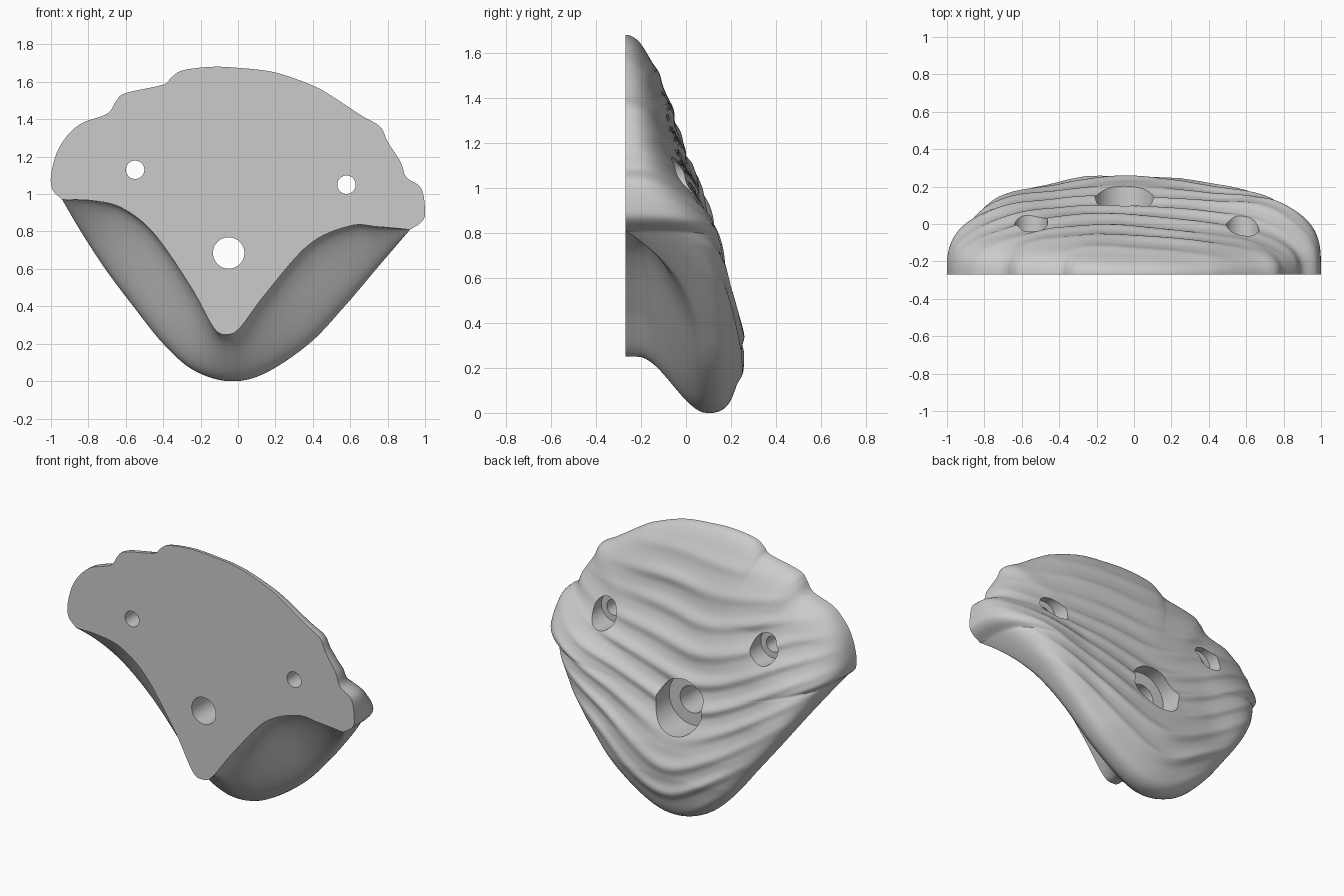
import bpy, bmesh, math
from mathutils import Vector, noise

if "Cube" in bpy.data.objects:
    bpy.data.objects.remove(bpy.data.objects["Cube"])

BACK = -0.27
CX, CZ = -0.05, 0.685          # centre of the rings = main bolt hole

# Outlines seen from the front (x, z)
UPPER = [(.92, .81), (.98, .85), (1, .9), (.98, 1.03), (.9, 1.09), (.87, 1.17), (.8, 1.28),
         (.76, 1.36), (.66, 1.42), (.5, 1.525), (.4, 1.58), (.2, 1.65), (0, 1.675),
         (-.15, 1.68), (-.3, 1.66), (-.36, 1.62), (-.4, 1.585), (-.6, 1.54), (-.65, 1.5),
         (-.7, 1.43), (-.85, 1.37), (-.95, 1.26), (-.995, 1.13), (-.995, 1.03), (-.94, .97)]
LIP_L = [(-.94, .97), (-.84, .8), (-.71, .6), (-.56, .4), (-.4, .2), (-.24, .06), (-.05, 0)]
LIP_R = [(-.05, 0), (.14, .04), (.38, .2), (.57, .4), (.74, .6), (.92, .81)]
BACK_L = [(-.94, .97), (-.78, .965), (-.62, .925), (-.45, .79), (-.25, .5), (-.13, .285), (-.06, .25)]
BACK_R = [(-.06, .25), (.01, .285), (.15, .47), (.38, .73), (.6, .83), (.75, .825), (.92, .81)]


def smooth(t):
    t = min(max(t, 0), 1)
    return t * t * (3 - 2 * t)


def lerp_table(table, v):
    for (a, p), (b, q) in zip(table, table[1:]):
        if v <= b:
            return p + (q - p) * max(0, (v - a) / (b - a))
    return table[-1][1]


def spline(points, count, before=None, after=None):
    """Catmull-Rom curve through points, resampled evenly to count + 1 points."""
    p = [Vector(q) for q in points]
    p = [Vector(before) if before else 2 * p[0] - p[1]] + p + \
        [Vector(after) if after else 2 * p[-1] - p[-2]]
    dense = []
    for a, b, c, d in zip(p, p[1:], p[2:], p[3:]):
        for k in range(24):
            t = k / 24
            dense.append(.5 * (2 * b + (c - a) * t + (2 * a - 5 * b + 4 * c - d) * t * t
                               + (3 * b - a - 3 * c + d) * t ** 3))
    dense.append(p[-2])
    length = [0]
    for a, b in zip(dense, dense[1:]):
        length.append(length[-1] + (b - a).length)
    out, j = [], 0
    for i in range(count + 1):
        s = length[-1] * i / count
        while j < len(dense) - 2 and length[j + 1] < s:
            j += 1
        out.append(dense[j].lerp(dense[j + 1], (s - length[j]) / (length[j + 1] - length[j])))
    return out


# Matching loops: widest silhouette and flat back outline
NU, NL = 220, 110
up = spline(UPPER, NU)[:-1]
lip = up + spline(LIP_L, NL, after=LIP_R[1])[:-1] + spline(LIP_R, NL, before=LIP_L[-2])[:-1]
back = up + spline(BACK_L, NL, after=BACK_R[1])[:-1] + spline(BACK_R, NL, before=BACK_L[-2])[:-1]
lip_y = []
for i in range(len(lip)):
    k = i - NU
    s = 0 if k < 0 else 1 - abs(k - NL) / NL
    lip_y.append(BACK + .365 * (1 - (1 - s) ** 4.5))

SLOPE = [(0, .285), (.28, .275), (.45, .24), (.7, .165), (.9, .095), (1.2, .005), (1.4, -.01), (1.7, -.06)]
ROUND = [(0, 2.7), (.4, 3.2), (.75, 4), (.95, 3.8), (1.1, 3.1), (1.35, 2.6), (1.68, 2.1)]


def face_y(x, z, t, edge_y, edge_z):
    """Sloping rippled face that rounds over towards the edge."""
    e = lerp_table(ROUND, edge_z)
    f = max(0, 1 - t ** e) ** (1 / e)
    # ripple bands: V-shaped near the tip, flattening towards the top
    g = math.sqrt((x + .05) ** 2 + .03)
    squeeze = 1 - .5 * g
    n = noise.noise(Vector((x * 1.3, 0, z * 1.3)))
    phase = (z - .75 * g + .05 * x) / squeeze + .1 * n
    wave = math.sin(2 * math.pi * phase / .185)
    wave -= .2 * math.cos(4 * math.pi * phase / .185)
    amp = .011 * squeeze * (.4 + .6 * smooth((1 - t) / .3))
    amp *= 1 + .9 * noise.noise(Vector((x * 2, 5, z * 3)))
    h = lerp_table(SLOPE, z) + amp * wave
    # shallow dish round the bolt, raised crest along the arms, sideways tilt above
    h -= .035 * math.exp(-((x - CX) / .35) ** 2 - ((z - .72) / .25) ** 2)
    h += .05 * smooth((abs(x) - .4) / .4) * smooth((1.12 - z) / .3)
    h -= .05 * x * smooth((z - .8) / .3)
    return edge_y + (h - edge_y) * f


# Body: rings from the centre of the face, over the lip, to the flat back
bm = bmesh.new()
RINGS, UNDER = 80, 20
rings = []
for r in range(1, RINGS + 1):
    t = math.sin(math.pi / 2 * r / RINGS)
    ring = []
    for p, ey in zip(lip, lip_y):
        x, z = CX + (p.x - CX) * t, CZ + (p.y - CZ) * t
        ring.append(bm.verts.new((x, face_y(x, z, t, ey, p.y), z)))
    rings.append(ring)
for r in range(1, UNDER + 1):
    u = r / UNDER
    w = smooth(u / .85)
    ring = []
    for p, q, ey in zip(lip, back, lip_y):
        m = p.lerp(q, w)
        ring.append(bm.verts.new((m.x, ey + (BACK - ey) * u, m.y)))
    rings.append(ring)
n = len(lip)
for a, b in zip(rings, rings[1:]):
    for i in range(n):
        j = (i + 1) % n
        bm.faces.new((a[i], a[j], b[j], b[i]))
bm.faces.new(rings[0])
bm.faces.new(rings[-1][::-1])
bmesh.ops.remove_doubles(bm, verts=bm.verts[:], dist=1e-4)
bmesh.ops.recalc_face_normals(bm, faces=bm.faces[:])
mesh = bpy.data.meshes.new("climbing_hold")
bm.to_mesh(mesh)
bm.free()
hold = bpy.data.objects.new("climbing_hold", mesh)
bpy.context.collection.objects.link(hold)
bpy.context.view_layer.objects.active = hold
hold.select_set(True)


def drill(name, x, z, radius, y0, y1):
    """Cut a round hole along y between two depths."""
    bpy.ops.mesh.primitive_cylinder_add(vertices=48, radius=radius, depth=y1 - y0,
                                        location=(x, (y0 + y1) / 2, z),
                                        rotation=(math.pi / 2, 0, 0))
    cutter = bpy.context.object
    cutter.name = name
    cutter.hide_render = True
    bpy.context.view_layer.objects.active = hold
    mod = hold.modifiers.new(name, 'BOOLEAN')
    mod.operation, mod.solver, mod.object = 'DIFFERENCE', 'EXACT', cutter
    bpy.ops.object.modifier_apply(modifier=name)
    bpy.data.objects.remove(cutter)


# Bolt hole and two screw holes, each with a wider recess
for x, z, r_hole, r_recess, floor in ((CX, CZ, .084, .16, .01),
                                      (-.55, 1.13, .049, .088, -.085),
                                      (.58, 1.05, .049, .088, -.11)):
    drill("recess_cutter", x, z, r_recess, floor, .6)
    drill("hole_cutter", x, z, r_hole, -.5, floor + .02)

bpy.ops.object.select_all(action='DESELECT')
hold.select_set(True)
bpy.context.view_layer.objects.active = hold
bpy.ops.object.shade_smooth_by_angle(angle=math.radians(45))
